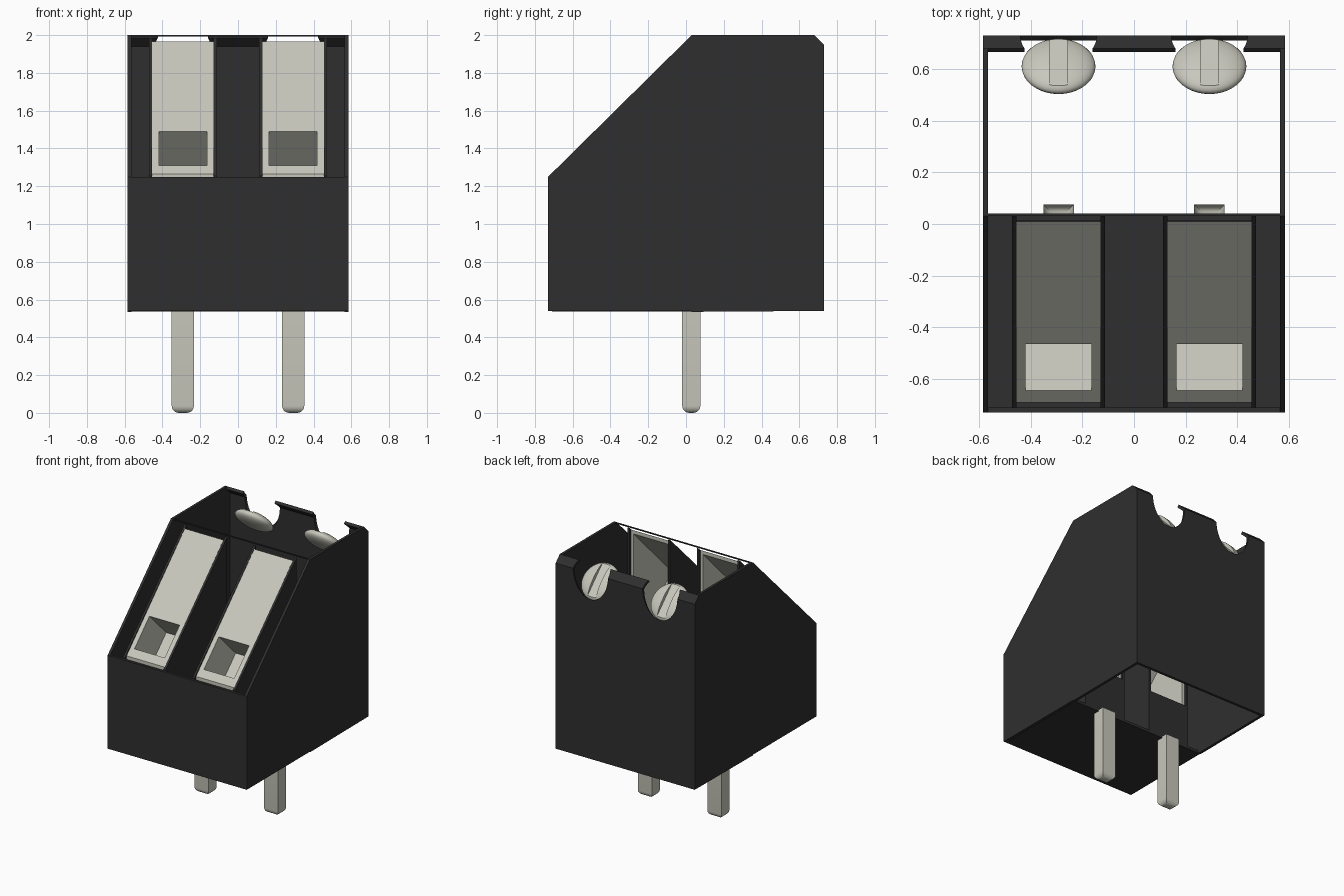
import bpy, bmesh, math
from mathutils import Matrix, Vector

if "Cube" in bpy.data.objects:
    bpy.data.objects.remove(bpy.data.objects["Cube"], do_unlink=True)


def material(name, rgb, rough):
    m = bpy.data.materials.new(name)
    m.use_nodes = True
    m.diffuse_color = (*rgb, 1)
    b = next(n for n in m.node_tree.nodes if n.type == 'BSDF_PRINCIPLED')
    b.inputs["Base Color"].default_value = (*rgb, 1)
    b.inputs["Roughness"].default_value = rough
    return m


BLACK = material("black_plastic", (0.028, 0.028, 0.029), 0.6)
METAL = material("pale_metal", (0.575, 0.575, 0.505), 0.5)


def finish(bm, name, mat):
    bmesh.ops.recalc_face_normals(bm, faces=bm.faces)
    me = bpy.data.meshes.new(name)
    bm.to_mesh(me)
    bm.free()
    ob = bpy.data.objects.new(name, me)
    bpy.context.collection.objects.link(ob)
    if mat:
        me.materials.append(mat)
    return ob


def prism(name, profile, x0, x1, mat=None):
    """Extrude a (y, z) outline from x0 to x1."""
    bm = bmesh.new()
    f = bm.faces.new([bm.verts.new((x0, y, z)) for y, z in profile])
    r = bmesh.ops.extrude_face_region(bm, geom=[f])
    verts = [v for v in r["geom"] if isinstance(v, bmesh.types.BMVert)]
    bmesh.ops.translate(bm, vec=(x1 - x0, 0, 0), verts=verts)
    return finish(bm, name, mat)


def box(name, lo, hi, mat=None, matrix=None):
    """Box between two corners, optionally placed by a matrix."""
    bm = bmesh.new()
    lo, hi = Vector(lo), Vector(hi)
    place = Matrix.Translation((lo + hi) / 2) @ Matrix.Diagonal((*(hi - lo), 1))
    bmesh.ops.create_cube(bm, size=1, matrix=(matrix or Matrix()) @ place)
    return finish(bm, name, mat)


def cut(target, cutter, keep=False):
    """Subtract a cutter and remove it afterwards."""
    m = target.modifiers.new("cut", 'BOOLEAN')
    m.operation = 'DIFFERENCE'
    m.solver = 'EXACT'
    m.object = cutter
    cutter.hide_render = True
    bpy.context.view_layer.update()
    bpy.context.view_layer.objects.active = target
    bpy.ops.object.modifier_apply(modifier=m.name)
    if not keep:
        bpy.data.objects.remove(cutter, do_unlink=True)


def smooth(ob, angle):
    bpy.ops.object.select_all(action='DESELECT')
    ob.select_set(True)
    bpy.context.view_layer.objects.active = ob
    bpy.ops.object.shade_smooth_by_angle(angle=math.radians(angle))


# Housing: thin side walls, front wall, half floor, rail across the top
outline = [(-.73, .54), (.03, .54), (.03, .535), (.73, .54),
           (.73, 1.95), (.68, 2), (.03, 2), (-.73, 1.25)]
prism("left_wall", outline, .565, .585, BLACK)
prism("right_wall", outline, -.585, -.565, BLACK)
box("front_wall", (-.565, -.73, .54), (.565, -.71, 1.25), BLACK)
box("front_floor", (-.565, -.71, .538), (.565, .03, .558), BLACK)
box("top_rail", (-.565, .03, 1.993), (.565, .04, 2), BLACK)

# Back wall with a bent upper lip, notched around each screw
back = prism("back_wall", [(.73, .54), (.73, 1.95), (.68, 2), (.665, 1.985),
                           (.71, 1.94), (.71, .54)], -.565, .565, BLACK)

for side, sx in (("left", 1), ("right", -1)):
    cx = .292 * sx

    # Tilted notch in the back wall
    tilt_back = Matrix.Translation((cx, .61, 1.84)) @ Matrix.Rotation(math.radians(-45), 4, 'X')
    bm = bmesh.new()
    bmesh.ops.create_cone(bm, cap_ends=True, segments=40, radius1=.147, radius2=.147,
                          depth=.9, matrix=tilt_back)
    cut(back, finish(bm, "notch_cutter", None))

    # Domed screw head with a drive slot
    bm = bmesh.new()
    bmesh.ops.create_uvsphere(bm, u_segments=36, v_segments=18, radius=1,
                              matrix=tilt_back @ Matrix.Diagonal((.143, .143, .05, 1)))
    screw = finish(bm, side + "_screw_head", METAL)
    cut(screw, box("slot_cutter", (-.035, -.3, .022), (.035, .3, .2), matrix=tilt_back))
    smooth(screw, 35)

    # Plastic sleeve: two cheeks and a low back plate
    cheek = [(-.71, .555), (.03, .555), (.03, 1.985), (-.71, 1.255)]
    for label, a in (("outer", sx), ("inner", -sx)):
        x0, x1 = sorted((cx + a * .163, cx + a * .18))
        prism(f"{side}_sleeve_{label}_cheek", cheek, x0, x1, BLACK)
    box(side + "_sleeve_back", (cx - .163, .012, .555), (cx + .163, .03, .88), BLACK)

    # Metal cage: hollow wedge open at the back
    cage = prism(side + "_metal_cage", [(-.69, .85), (.01, .85), (.01, 1.965), (-.69, 1.265)],
                 cx - .162, cx + .162, METAL)
    cut(cage, prism("cavity_cutter", [(-.67, .87), (.1, .87), (.1, 2.027), (-.67, 1.257)],
                    cx - .142, cx + .142))

    # Wire entry: square pocket at right angles to the slope
    slope = Matrix.Translation((cx, -.555, 1.40)) @ Matrix.Rotation(math.radians(45), 4, 'X')
    pocket = box(side + "_wire_pocket", (-.139, -.139, -.3), (.139, .139, -.008), METAL, slope)
    hole = box("hole_cutter", (-.127, -.127, -.285), (.127, .127, .1), matrix=slope)
    cut(cage, hole, keep=True)
    cut(pocket, hole)

    # Solder pin with a rounded tip and open top
    bm = bmesh.new()
    bmesh.ops.create_cube(bm, size=1, matrix=Matrix.Translation((cx, .028, .275))
                          @ Matrix.Diagonal((.118, .096, .55, 1)))
    bm.faces.ensure_lookup_table()
    bmesh.ops.delete(bm, geom=[f for f in bm.faces if f.calc_center_median().z > .5],
                     context='FACES_ONLY')
    tip = [e for e in bm.edges if all(v.co.z < .01 for v in e.verts)]
    bmesh.ops.bevel(bm, geom=tip, offset=.038, segments=5, profile=.5, affect='EDGES')
    smooth(finish(bm, side + "_solder_pin", METAL), 30)
